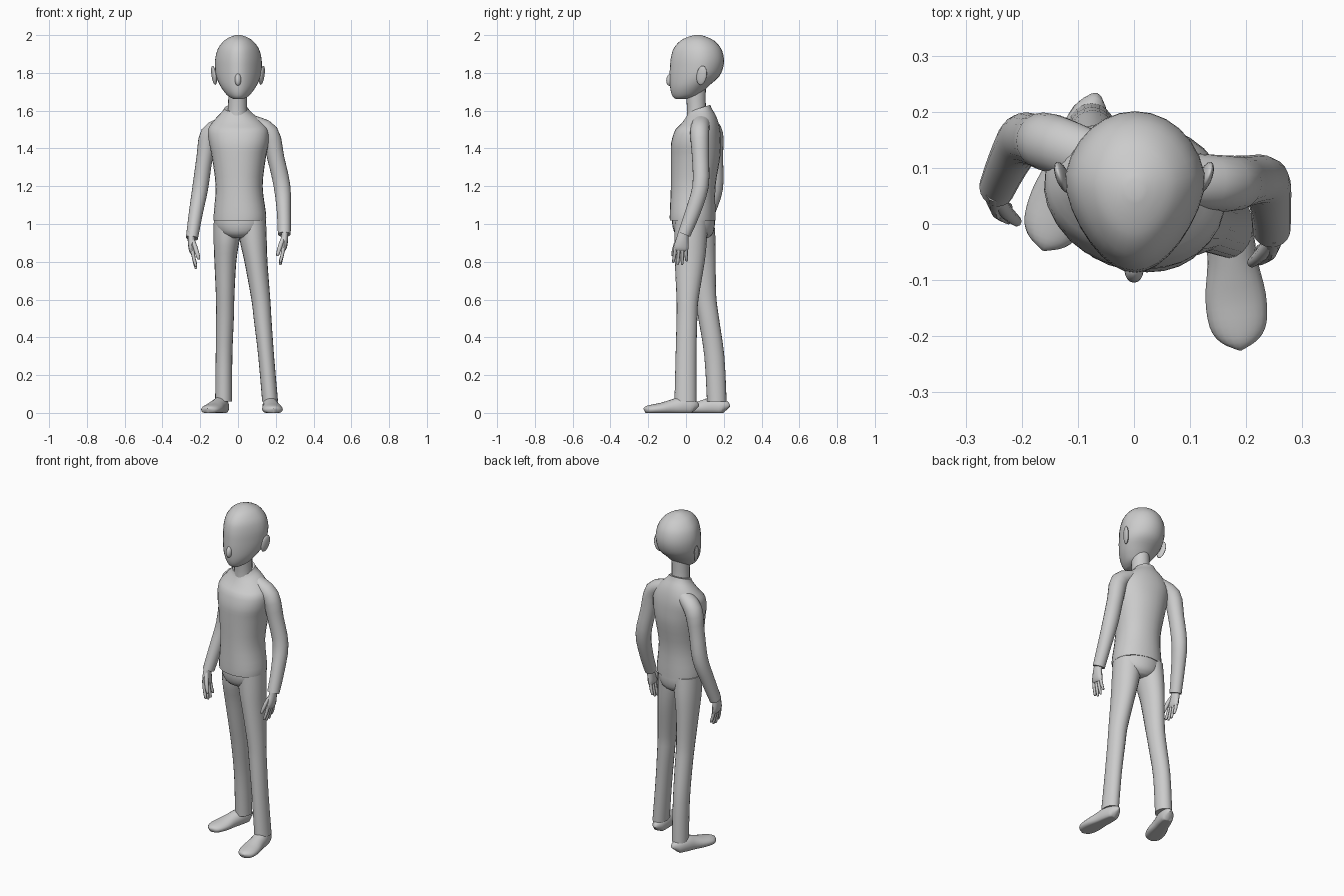
import bpy, bmesh
from math import sin, cos, pi, radians
from mathutils import Vector, Matrix

if "Cube" in bpy.data.objects:
    bpy.data.objects.remove(bpy.data.objects["Cube"])

UP = Vector((0, 0, 1))
FRONT_BACK = Vector((0, 1, 0))


def catmull(p0, p1, p2, p3, t):
    return [0.5 * (2 * b + (c - a) * t + (2 * a - 5 * b + 4 * c - d) * t * t
                   + (3 * b - a - 3 * c + d) * t ** 3) for a, b, c, d in zip(p0, p1, p2, p3)]


def smooth_rows(rows, steps):
    out = []
    for i in range(len(rows) - 1):
        p0, p3 = rows[max(i - 1, 0)], rows[min(i + 2, len(rows) - 1)]
        out += [catmull(p0, rows[i], rows[i + 1], p3, k / steps) for k in range(steps)]
    return out + [list(rows[-1])]


def finish(obj, angle=50):
    bpy.ops.object.select_all(action='DESELECT')
    obj.select_set(True)
    bpy.context.view_layer.objects.active = obj
    bpy.ops.object.shade_smooth_by_angle(angle=radians(angle))
    return obj


def loft(name, rows, ref=FRONT_BACK, flat=False, sides=20, steps=3, square=1.0, adjust=None):
    """Rows are (x, y, z, half width, half depth along ref), swept with smoothing."""
    rows = smooth_rows(rows, steps)
    pts = [Vector(r[:3]) for r in rows]
    bm = bmesh.new()
    rings = []
    for i, r in enumerate(rows):
        t = UP if flat else (pts[min(i + 1, len(pts) - 1)] - pts[max(i - 1, 0)]).normalized()
        v = (ref - t * ref.dot(t)).normalized()
        u = v.cross(t)
        ring = []
        for k in range(sides):
            c, s = cos(2 * pi * k / sides), sin(2 * pi * k / sides)
            c, s = [abs(n) ** square * (1 if n > 0 else -1) for n in (c, s)]
            co = pts[i] + u * (r[3] * c) + v * (r[4] * s)
            ring.append(bm.verts.new(adjust(co) if adjust else co))
        rings.append(ring)
    for a, b in zip(rings, rings[1:]):
        for k in range(sides):
            n = (k + 1) % sides
            bm.faces.new((a[k], a[n], b[n], b[k]))
    bm.faces.new(rings[0])
    bm.faces.new(rings[-1])
    bmesh.ops.recalc_face_normals(bm, faces=bm.faces)
    mesh = bpy.data.meshes.new(name)
    bm.to_mesh(mesh)
    bm.free()
    obj = bpy.data.objects.new(name, mesh)
    bpy.context.collection.objects.link(obj)
    return finish(obj)


def ball(name, loc, scale, rot=(0, 0, 0)):
    bpy.ops.mesh.primitive_uv_sphere_add(segments=16, ring_count=10, location=loc, rotation=rot)
    obj = bpy.context.object
    obj.name = name
    obj.scale = scale
    return finish(obj, 180)


# Head: (z, front y, back y, half width), narrowed toward the face
head = [(1.662, -.055, .0, .032), (1.675, -.07, .06, .06), (1.70, -.08, .09, .085),
        (1.735, -.085, .125, .107), (1.78, -.087, .175, .122), (1.83, -.085, .197, .127),
        (1.88, -.08, .2, .125), (1.93, -.065, .185, .11), (1.97, -.03, .15, .078),
        (1.99, .01, .11, .045), (2.0, .045, .08, .015)]


def face_taper(co):
    co.x *= 1 - 1.7 * max(0, .08 - co.y)
    return co


loft("head", [(.002, (f + b) / 2, z, a, (b - f) / 2) for z, f, b, a in head],
     flat=True, sides=28, adjust=face_taper)
ball("nose", (0, -.083, 1.765), (.017, .021, .034), (radians(-12), 0, 0))
for side, label in ((-1, "left"), (1, "right")):
    ball("ear_" + label, (side * .127, .083, 1.787), (.011, .028, .052),
         (radians(-12), side * radians(6), side * radians(-18)))
loft("neck", [(-.003, .06, 1.55, .056, .056), (-.003, .055, 1.62, .05, .05),
              (0, .05, 1.73, .05, .055)], flat=True)

# Sweater body, twisted so the right shoulder leads; collar dips in front
TWIST = Matrix.Rotation(radians(-11), 3, 'Z') @ FRONT_BACK


def collar_slope(co):
    w = min(max((co.z - 1.5) / .1, 0), 1)
    co.z += w * .33 * (co.y - .07)
    return co


loft("sweater_body",
     [(.01, .035, 1.018, .139, .119), (.01, .035, 1.06, .138, .119), (.006, .038, 1.2, .124, .117),
      (.005, .05, 1.35, .142, .129), (.005, .053, 1.43, .158, .129), (0, .062, 1.5, .16, .115),
      (-.003, .07, 1.55, .122, .09), (-.008, .07, 1.59, .078, .066), (-.01, .07, 1.612, .062, .058)],
     ref=TWIST, flat=True, sides=28, square=.92, adjust=collar_slope)

# Sleeves from inside the shoulder to the cuff
loft("sleeve_left",
     [(-.08, .12, 1.525, .04, .048), (-.15, .145, 1.475, .05, .052), (-.177, .15, 1.35, .043, .046),
      (-.2, .15, 1.19, .042, .046), (-.223, .112, 1.06, .037, .041), (-.244, .065, .925, .032, .036)])
loft("sleeve_right",
     [(.08, .08, 1.535, .04, .048), (.165, .072, 1.483, .05, .05), (.2, .077, 1.35, .045, .045),
      (.233, .077, 1.2, .044, .043), (.243, .035, 1.06, .037, .04), (.245, -.01, .945, .034, .034)])


# Hands: palm, four spread fingers and a thumb
def hand(label, side, wrist, size):
    def row(x, y, z, a, b):
        return (wrist[0] + side * x * size, wrist[1] + y * size, wrist[2] + z * size, a * size, b * size)

    loft("palm_" + label, [row(*r) for r in ((.002, .004, .03, .018, .024), (0, -.005, -.03, .019, .033),
                                             (-.004, -.011, -.07, .016, .04),
                                             (-.006, -.013, -.086, .009, .034))], sides=12)
    for i, length in enumerate((.145, .157, .155, .138)):
        y = -.04 + .018 * i
        loft("finger_%s_%d" % (label, i + 1),
             [row(-.004, y, -.065, .01, .01), row(-.012, y * 1.15, -.11, .009, .009),
              row(-.022, y * 1.3, -length, .007, .007), row(-.023, y * 1.3, -length - .005, .002, .002)],
             sides=8, steps=2)
    loft("thumb_" + label,
         [row(-.002, -.015, -.01, .012, .012), row(-.02, -.04, -.055, .012, .012),
          row(-.036, -.054, -.105, .009, .009), row(-.038, -.056, -.115, .003, .003)], sides=8, steps=2)


hand("left", -1, (-.246, .06, .93), 1.03)
hand("right", 1, (.246, -.015, .945), 1.0)

# Trousers: seat and two striding legs
loft("trouser_seat", [(.01, .04, 1.06, .128, .109), (.01, .04, 1.0, .134, .112),
                      (.01, .042, .95, .11, .1), (.01, .045, .925, .06, .07)],
     ref=TWIST, flat=True, sides=28)
loft("trouser_leg_left",
     [(-.053, .06, 1.03, .075, .088), (-.06, .066, .92, .069, .09), (-.067, .08, .8, .058, .077),
      (-.068, .1, .62, .049, .06), (-.069, .12, .5, .047, .055), (-.074, .15, .3, .044, .053),
      (-.076, .163, .06, .045, .052)], flat=True)
loft("trouser_leg_right",
     [(.073, .03, 1.03, .075, .088), (.08, .025, .92, .072, .086), (.095, .02, .8, .061, .079),
      (.121, .008, .6, .05, .058), (.13, .005, .5, .047, .055), (.149, 0, .3, .042, .055),
      (.17, -.003, .06, .042, .058)], flat=True)


# Shoes with flat soles: (distance from heel, half width, height)
def sole(co):
    co.z = max(co.z, 0)
    return co


def shoe(name, heel, toe):
    heel, toe = Vector((*heel, 0)), Vector((*toe, 0))
    way = (toe - heel).normalized()
    rows = []
    for d, w, h in ((0, .012, .045), (.015, .032, .07), (.07, .042, .085), (.12, .045, .072),
                    (.18, .054, .054), (.23, .051, .044), (.258, .035, .036), (.27, .008, .024)):
        p = heel + way * d
        rows.append((p.x, p.y, h * .4, w, h * .6))
    loft(name, rows, ref=UP, adjust=sole)


shoe("shoe_left", (-.072, .214), (-.16, -.042))
shoe("shoe_right", (.165, .05), (.189, -.217))
